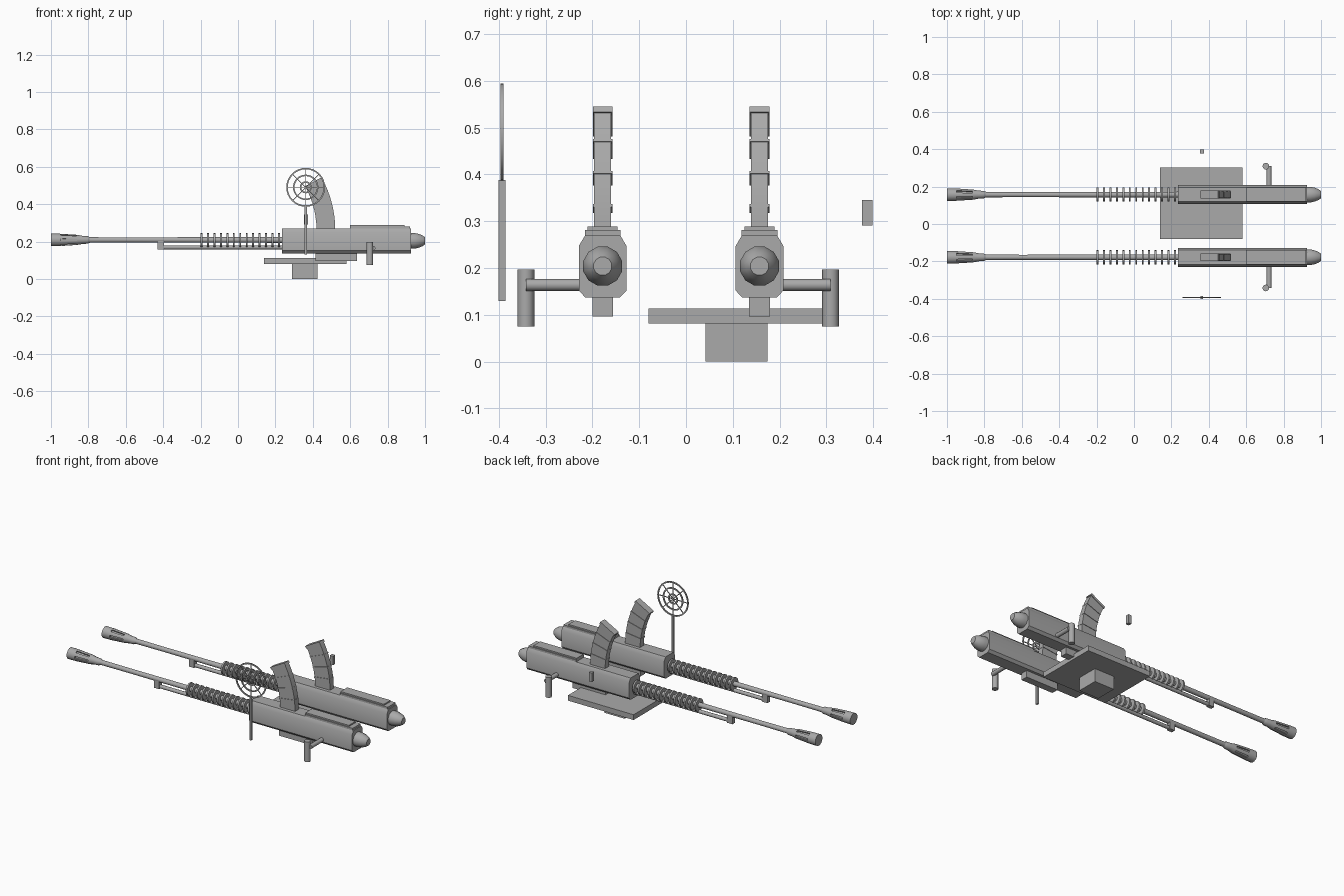
import bpy, bmesh, math
from mathutils import Matrix, Vector

if "Cube" in bpy.data.objects:
    bpy.data.objects.remove(bpy.data.objects["Cube"], do_unlink=True)

steel = bpy.data.materials.new("gun_grey")
steel.use_nodes = True
GREY = (0.4, 0.4, 0.4, 1)
steel.diffuse_color = GREY
steel.node_tree.nodes["Principled BSDF"].inputs["Base Color"].default_value = GREY


def finish(name, bm):
    bmesh.ops.recalc_face_normals(bm, faces=bm.faces)
    mesh = bpy.data.meshes.new(name)
    bm.to_mesh(mesh)
    bm.free()
    mesh.materials.append(steel)
    mesh.shade_smooth()
    mesh.set_sharp_from_angle(angle=math.radians(35))
    obj = bpy.data.objects.new(name, mesh)
    bpy.context.collection.objects.link(obj)
    return obj


def add_box(bm, x, y, z, matrix=Matrix()):
    """Box given by (min, max) pairs on each axis."""
    mid = Vector([(a + b) / 2 for a, b in (x, y, z)])
    size = [b - a for a, b in (x, y, z)]
    bmesh.ops.create_cube(bm, size=1, matrix=matrix @ Matrix.Translation(mid) @ Matrix.Diagonal((*size, 1)))


def box(name, x, y, z):
    bm = bmesh.new()
    add_box(bm, x, y, z)
    return finish(name, bm)


def add_rod(bm, start, end, radius, sides=12):
    start, end = Vector(start), Vector(end)
    axis = end - start
    turn = axis.to_track_quat('Z', 'Y').to_matrix().to_4x4()
    bmesh.ops.create_cone(bm, cap_ends=True, segments=sides, radius1=radius, radius2=radius,
                          depth=axis.length, matrix=Matrix.Translation((start + end) / 2) @ turn)


def rod(name, start, end, radius, sides=12):
    bm = bmesh.new()
    add_rod(bm, start, end, radius, sides)
    return finish(name, bm)


def turned(name, profile, y, z, sides=12, slot_band=None):
    """Lathe (x, radius) points about the x axis; slot_band recesses alternate faces."""
    bm = bmesh.new()
    rings = []
    for x, r in profile:
        rings.append([bm.verts.new((x, y + r * math.cos(a), z + r * math.sin(a)))
                      for a in (math.tau * (i + 0.5) / sides for i in range(sides))])
    slots = []
    for k, (a, b) in enumerate(zip(rings, rings[1:])):
        for i in range(sides):
            j = (i + 1) % sides
            face = bm.faces.new((a[i], a[j], b[j], b[i]))
            if k == slot_band and i % 2:
                slots.append(face)
    bm.faces.new(rings[0])
    bm.faces.new(rings[-1])
    bmesh.ops.recalc_face_normals(bm, faces=bm.faces)
    if slots:
        inner = bmesh.ops.inset_individual(bm, faces=slots, thickness=0.003)
        bmesh.ops.inset_individual(bm, faces=slots, thickness=0.0005, depth=-0.008)
    return finish(name, bm)


def prism(bm, outline, offset):
    """Extrude a closed outline by an offset vector."""
    face = bm.faces.new([bm.verts.new(p) for p in outline])
    new = bmesh.ops.extrude_face_region(bm, geom=[face])["geom"]
    bmesh.ops.translate(bm, vec=offset, verts=[v for v in new if isinstance(v, bmesh.types.BMVert)])


def magazine(name, y):
    """Curved magazine swept about a centre ahead of the gun, with ribs and a cap."""
    cx, cz, r_in, r_out, sweep = -0.055, 0.262, 0.475, 0.575, math.radians(28.6)
    bm = bmesh.new()
    angles = [sweep * i / 8 for i in range(9)]
    arc = [(r_out, a) for a in angles] + [(r_in, a) for a in reversed(angles)]
    prism(bm, [(cx + r * math.cos(a), y - 0.018, cz + r * math.sin(a)) for r, a in arc], (0, 0.036, 0))
    for i in range(1, 5):
        thick = 0.007 if i == 4 else 0.003
        place = Matrix.Translation((cx, y, cz)) @ Matrix.Rotation(-sweep * i / 4, 4, 'Y')
        grow = 0.004 if i == 4 else 0.001
        add_box(bm, (r_in - grow, r_out + grow), (-0.021, 0.021), (-thick, thick), place)
    finish(name, bm)


def gun(label, y, side, grip):
    def name(part):
        return label + "_" + part

    # Receiver with chamfered edges, top cover and mounting lug
    half = [(0.037, 0.137), (0.051, 0.152), (0.051, 0.247), (0.038, 0.269)]
    section = half + [(-w, z) for w, z in reversed(half)]
    bm = bmesh.new()
    prism(bm, [(0.235, y + w, z) for w, z in section], (0.69, 0, 0))
    finish(name("receiver"), bm)
    box(name("cover"), (0.60, 0.92), (y - 0.038, y + 0.038), (0.26, 0.281))
    box(name("cover_top"), (0.60, 0.89), (y - 0.032, y + 0.032), (0.275, 0.289))
    box(name("mounting_lug"), (0.415, 0.635), (y - 0.022, y + 0.022), (0.096, 0.145))

    # Rounded rear cap
    turned(name("rear_cap"), [(0.92, 0.043), (0.945, 0.043), (0.967, 0.038),
                              (0.986, 0.03), (1.0, 0.02)], y, 0.204)

    # Barrel, slotted flash hider, cooling fins
    turned(name("barrel"), [(-0.82, 0.015), (-0.6, 0.014), (0.24, 0.016)], y, 0.209)
    turned(name("flash_hider"), [(-1, 0.035), (-0.95, 0.034), (-0.86, 0.028), (-0.83, 0.022),
                                 (-0.805, 0.021), (-0.79, 0.015)], y, 0.209, slot_band=1)
    bm = bmesh.new()
    for i in range(13):
        x = -0.195 + i * 0.0345
        add_rod(bm, (x - 0.005, y, 0.207), (x + 0.005, y, 0.207), 0.038, 16)
    finish(name("cooling_fins"), bm)

    # Gas tube and its block
    rod(name("gas_tube"), (-0.41, y, 0.169), (0.24, y, 0.169), 0.011)
    box(name("gas_block"), (-0.43, -0.395), (y - 0.013, y + 0.013), (0.157, 0.208))

    magazine(name("magazine"), y)

    # Side handle
    rod(name("handle_bar"), (0.722, y + side * 0.045, 0.164), (0.722, grip, 0.164), 0.013)
    rod(name("handle_grip"), (0.705, grip, 0.075), (0.705, grip, 0.197), 0.018)


gun("right_gun", -0.178, -1, -0.342)
gun("left_gun", 0.157, 1, 0.309)

# Mount
box("mount_plate", (0.14, 0.58), (-0.08, 0.302), (0.081, 0.113))
box("mount_post", (0.29, 0.425), (0.042, 0.174), (0, 0.085))

# Ring sight on its pole, and the small rear sight block
SX, SY, SZ = 0.362, -0.393, 0.49
bm = bmesh.new()
for radius in (0.1, 0.064, 0.028):
    loops = []
    for i in range(32):
        a = math.tau * i / 32
        loops.append([bm.verts.new((SX + (radius + dr) * math.cos(a), SY + dy, SZ + (radius + dr) * math.sin(a)))
                      for dr, dy in ((-0.004, -0.003), (0.004, -0.003), (0.004, 0.003), (-0.004, 0.003))])
    for a, b in zip(loops, loops[1:] + loops[:1]):
        for i in range(4):
            j = (i + 1) % 4
            bm.faces.new((a[i], a[j], b[j], b[i]))
for i in range(4):
    spin = Matrix.Translation((SX, SY, SZ)) @ Matrix.Rotation(i * math.pi / 4, 4, 'Y')
    add_box(bm, (-0.1, 0.1), (-0.002, 0.002), (-0.002, 0.002), spin)
finish("ring_sight", bm)
box("sight_pole", (SX - 0.006, SX + 0.006), (SY - 0.007, SY + 0.007), (0.13, 0.388))
box("rear_sight_block", (0.352, 0.373), (0.376, 0.398), (0.291, 0.345))
